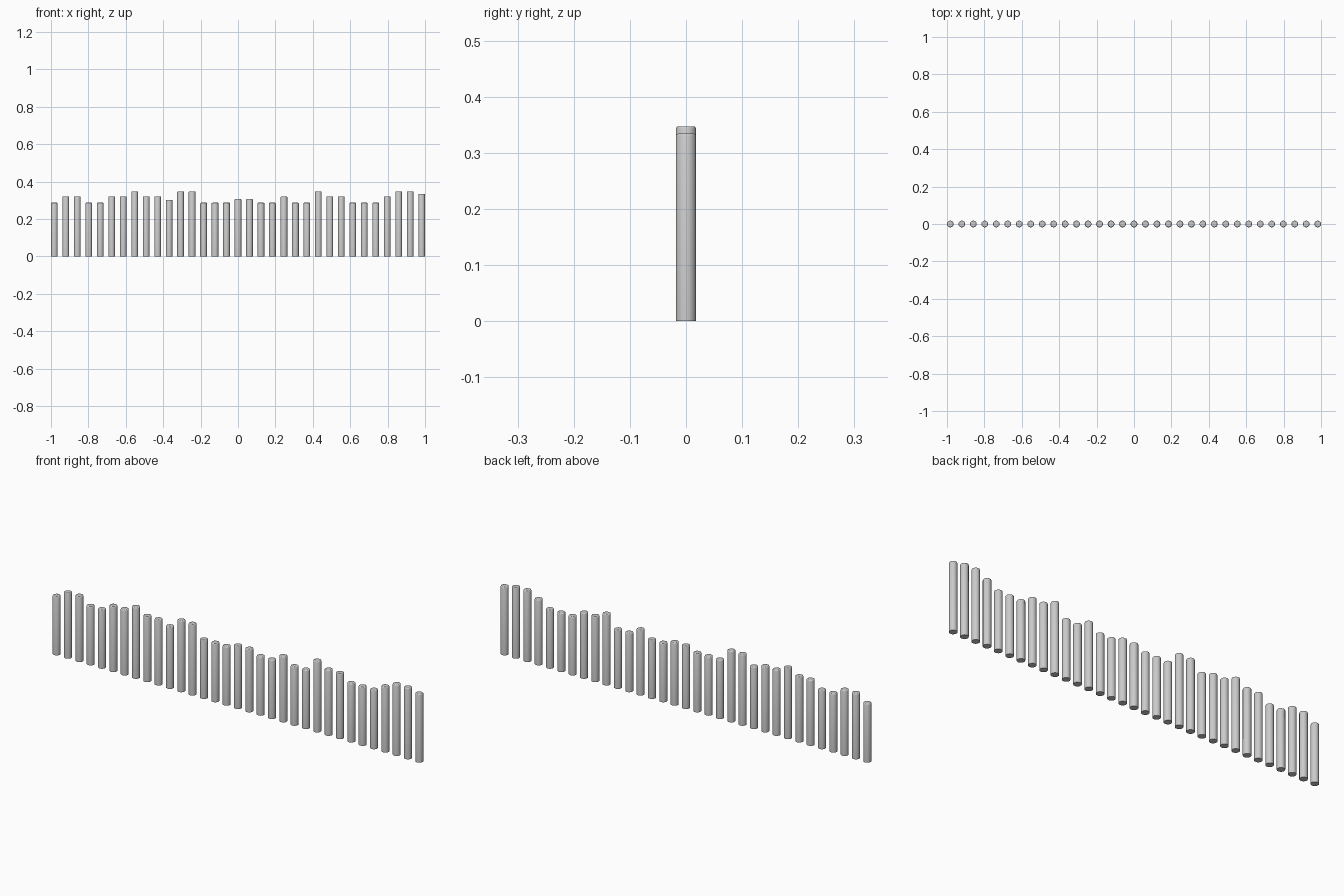
import bpy, bmesh, math

if "Cube" in bpy.data.objects:
    bpy.data.objects.remove(bpy.data.objects["Cube"])

R, SIDES, CHAMFER = 0.018, 24, 0.004
# Post heights from left to right
A, B, C = 0.287, 0.32, 0.347
HEIGHTS = [A, B, B, A, A, B, B, C, B, B, 0.302, C, C, A, A, A, 0.307, 0.307,
           A, A, B, A, A, C, B, B, A, A, A, B, C, C, 0.334]
STEP = 2 * (1 - R) / (len(HEIGHTS) - 1)


def post(i, h):
    # Round post with a softened top rim
    bm = bmesh.new()
    rings = []
    for r, z in ((R, 0), (R, h - CHAMFER), (R - CHAMFER * 0.3, h - CHAMFER * 0.3), (R - CHAMFER, h)):
        rings.append([bm.verts.new((r * math.cos(2 * math.pi * k / SIDES),
                                    r * math.sin(2 * math.pi * k / SIDES), z))
                      for k in range(SIDES)])
    for lo, hi in zip(rings, rings[1:]):
        for k in range(SIDES):
            n = (k + 1) % SIDES
            f = bm.faces.new((lo[k], lo[n], hi[n], hi[k]))
            f.smooth = True
    bm.faces.new(rings[0][::-1])
    bm.faces.new(rings[-1])
    for e in bm.edges:
        e.smooth = e.calc_face_angle(0) < math.radians(30)
    name = f"palisade_post_{i + 1:02d}"
    me = bpy.data.meshes.new(name)
    bm.to_mesh(me)
    bm.free()
    ob = bpy.data.objects.new(name, me)
    ob.location.x = -1 + R + i * STEP
    bpy.context.collection.objects.link(ob)


# Row of posts
for i, h in enumerate(HEIGHTS):
    post(i, h)
